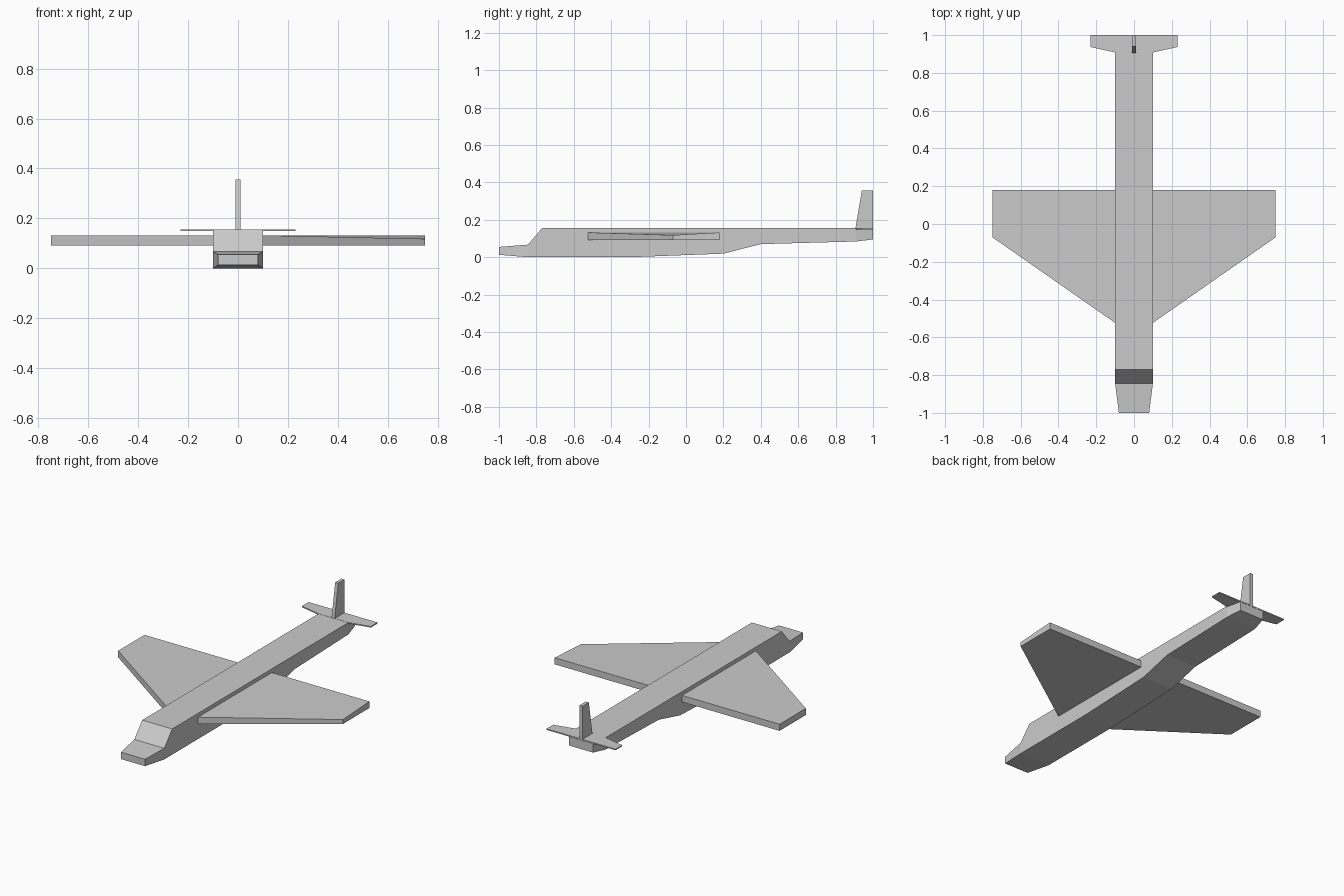
import bpy, bmesh

if "Cube" in bpy.data.objects:
    bpy.data.objects.remove(bpy.data.objects["Cube"])


def make_object(name, rings):
    """Loft equal-length rings of points into a closed flat-shaded solid."""
    bm = bmesh.new()
    loops = [[bm.verts.new(p) for p in ring] for ring in rings]
    n = len(loops[0])
    for a, b in zip(loops, loops[1:]):
        for i in range(n):
            j = (i + 1) % n
            bm.faces.new((a[i], a[j], b[j], b[i]))
    bm.faces.new(loops[0])
    bm.faces.new(loops[-1])
    bmesh.ops.recalc_face_normals(bm, faces=bm.faces)
    mesh = bpy.data.meshes.new(name)
    bm.to_mesh(mesh)
    bm.free()
    obj = bpy.data.objects.new(name, mesh)
    bpy.context.collection.objects.link(obj)
    return obj


def box_ring(y, half_width, bottom, top):
    w = half_width
    return [(-w, y, bottom), (w, y, bottom), (w, y, top), (-w, y, top)]


def panel_ring(x, y0, y1, z0, z1, front_top=None):
    front_top = z1 if front_top is None else front_top
    return [(x, y0, z0), (x, y1, z0), (x, y1, z1), (x, y0, front_top)]


# Fuselage: y, half width, bottom, top
sections = [
    (-1.00, 0.08, 0.013, 0.055),
    (-0.845, 0.10, 0.0, 0.067),
    (-0.77, 0.10, 0.0, 0.155),
    (-0.30, 0.10, 0.0, 0.155),
    (0.20, 0.10, 0.019, 0.155),
    (0.40, 0.10, 0.07, 0.155),
    (0.91, 0.10, 0.084, 0.155),
    (1.00, 0.08, 0.095, 0.148),
]
make_object("fuselage", [box_ring(*s) for s in sections])

# Wings and tailplanes on both sides
for side, label in ((-1, "left"), (1, "right")):
    tip_front = 0.118 if side > 0 else 0.132
    make_object(label + "_wing", [
        panel_ring(side * 0.098, -0.525, 0.18, 0.092, 0.132),
        panel_ring(side * 0.75, -0.07, 0.18, 0.092, 0.132, tip_front),
    ])

make_object("tailplane", [
    panel_ring(x, y, 1.0, 0.149, 0.156)
    for x, y in ((-0.23, 0.937), (-0.10, 0.908), (0.10, 0.908), (0.23, 0.937))
])

# Upright tail fin
make_object("tail_fin", [
    [(-0.01, 0.905, 0.15), (0.01, 0.905, 0.15), (0.01, 1.0, 0.15), (-0.01, 1.0, 0.15)],
    [(-0.01, 0.94, 0.356), (0.01, 0.94, 0.356), (0.01, 1.0, 0.356), (-0.01, 1.0, 0.356)],
])
